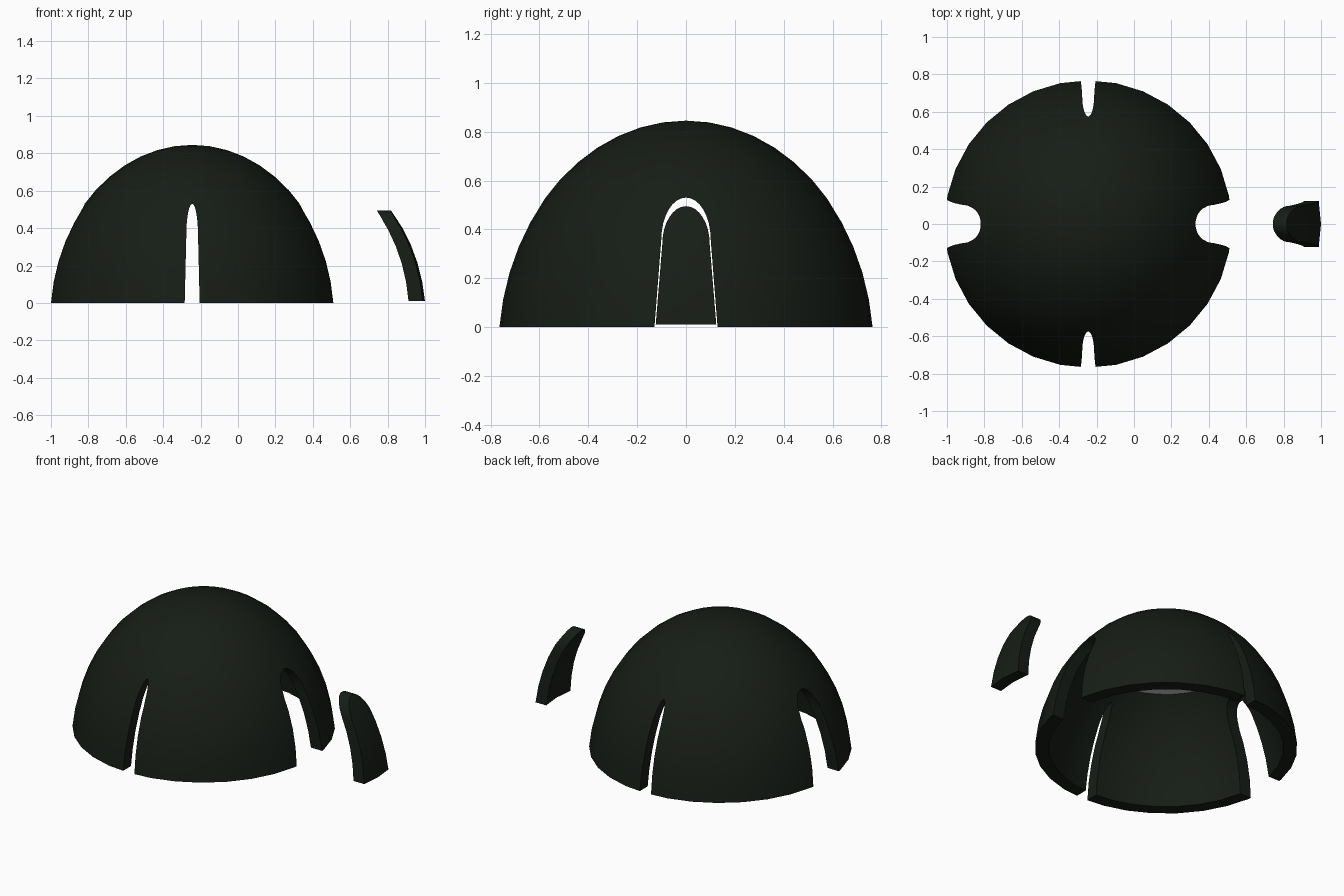
import bpy, bmesh, math

if "Cube" in bpy.data.objects:
    bpy.data.objects.remove(bpy.data.objects["Cube"])

SEG, RINGS = 32, 12
DOME_X = -0.245
SINK = 0.10            # ellipsoid centre lies this far below the floor

dark = bpy.data.materials.new("dark_green")
dark.diffuse_color = (0.008, 0.012, 0.008, 1)
dark.use_nodes = True
dark.node_tree.nodes["Principled BSDF"].inputs["Base Color"].default_value = dark.diffuse_color


def finish(name, bm, mat=None):
    bmesh.ops.recalc_face_normals(bm, faces=bm.faces)
    me = bpy.data.meshes.new(name)
    bm.to_mesh(me)
    bm.free()
    ob = bpy.data.objects.new(name, me)
    bpy.context.collection.objects.link(ob)
    if mat:
        me.materials.append(mat)
    return ob


def arc(a, b):
    """Points (radius, z) of a quarter ellipse from the floor to the top."""
    t0 = math.asin(SINK / b)
    ts = [t0 + (math.pi / 2 - t0) * i / RINGS for i in range(RINGS)]
    return [(a * math.cos(t), b * math.sin(t) - SINK) for t in ts]


def shell(name):
    """Hollow dome with a flat rim on the floor."""
    bm = bmesh.new()
    rims = []
    for a, b in ((0.772, 0.945), (0.692, 0.91)):
        rings = [[bm.verts.new((r * math.cos(k * math.tau / SEG),
                                r * math.sin(k * math.tau / SEG), z))
                  for k in range(SEG)] for r, z in arc(a, b)]
        pole = bm.verts.new((0, 0, b - SINK))
        for k in range(SEG):
            n = (k + 1) % SEG
            for lo, hi in zip(rings, rings[1:]):
                bm.faces.new((lo[k], lo[n], hi[n], hi[k]))
            bm.faces.new((rings[-1][k], rings[-1][n], pole))
        rims.append(rings[0])
    for k in range(SEG):
        n = (k + 1) % SEG
        bm.faces.new((rims[0][k], rims[1][k], rims[1][n], rims[0][n]))
    return finish(name, bm, dark)


def arch_cutter(name, width, x0, x1, turn=0):
    """Tapered round-topped doorway prism running along x."""
    pts = [(-0.137, -0.1), (-0.101, 0.36)]
    pts += [(-0.101 * math.cos(math.pi * i / 16), 0.36 + 0.17 * math.sin(math.pi * i / 16))
            for i in range(1, 16)]
    pts += [(0.101, 0.36), (0.137, -0.1)]
    bm = bmesh.new()
    face = bm.faces.new([bm.verts.new((x0, y * width, z)) for y, z in pts])
    ext = bmesh.ops.extrude_face_region(bm, geom=[face])
    for v in ext["geom"]:
        if isinstance(v, bmesh.types.BMVert):
            v.co.x = x1
    ob = finish(name, bm)
    ob.rotation_euler.z = turn
    ob.hide_render = True
    return ob


def boolean(ob, cutter, op):
    m = ob.modifiers.new("cut", "BOOLEAN")
    m.operation, m.solver, m.object = op, "EXACT", cutter
    bpy.context.view_layer.objects.active = ob
    bpy.ops.object.modifier_apply(modifier=m.name)


def smooth(ob):
    bpy.ops.object.select_all(action="DESELECT")
    ob.select_set(True)
    bpy.context.view_layer.objects.active = ob
    bpy.ops.object.shade_smooth_by_angle(angle=math.radians(30))


# Dome with two doorways and two narrow slots
dome = shell("dome")
door_blank = shell("door_panel")
doorway = arch_cutter("doorway_cutter", 1.0, -1.2, 1.2)
slot = arch_cutter("slot_cutter", 0.31, -1.2, 1.2, math.pi / 2)
one_door = arch_cutter("door_cutter", 1.0, 0.15, 1.2)
bpy.context.view_layer.update()
boolean(dome, doorway, "DIFFERENCE")
boolean(dome, slot, "DIFFERENCE")
dome.location.x = DOME_X
smooth(dome)

# Removed door panel, slightly smaller than its opening
boolean(door_blank, one_door, "INTERSECT")
door_blank.scale = (0.95, 0.96, 0.915)
door_blank.location = (1.0 - 0.768 * 0.95, 0, 0.01)
smooth(door_blank)

for c in (doorway, slot, one_door):
    bpy.data.objects.remove(c)

# Grey ceiling disc inside the dome
bm = bmesh.new()
bmesh.ops.create_circle(bm, cap_ends=True, segments=SEG, radius=0.435)
ceiling = finish("ceiling_disc", bm)
ceiling.location = (DOME_X, 0, 0.61)
